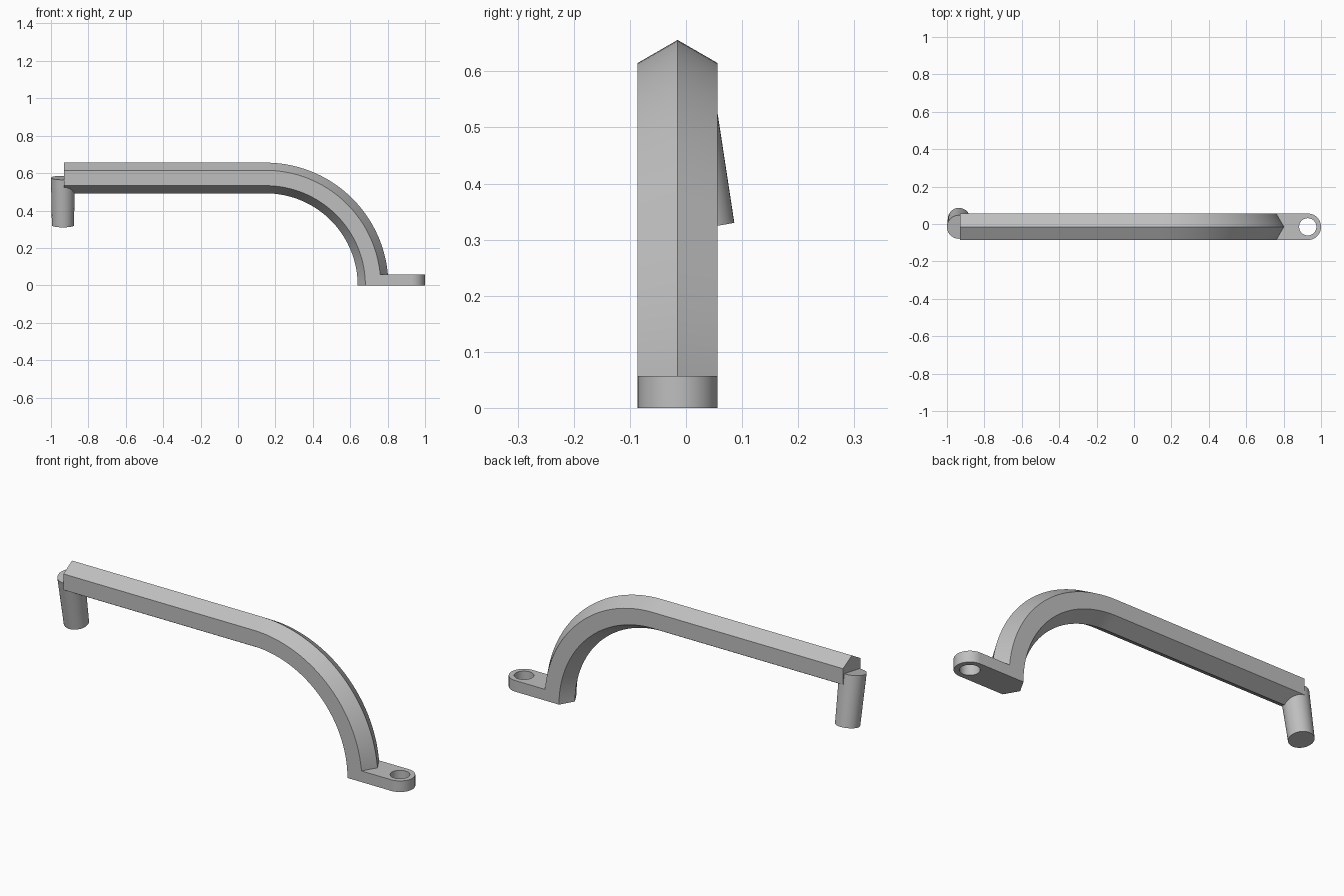
import bpy, bmesh, math
from mathutils import Vector

if "Cube" in bpy.data.objects:
    bpy.data.objects.remove(bpy.data.objects["Cube"], do_unlink=True)

GREY = (0.52, 0.52, 0.52, 1.0)
metal = bpy.data.materials.new("plain grey")
metal.use_nodes = True
metal.diffuse_color = GREY
metal.node_tree.nodes["Principled BSDF"].inputs["Base Color"].default_value = GREY

Y0 = -0.015            # centre line of the handle
HALF = 0.071           # half width across the flats
BEND = 0.574           # bend radius and height of the bar
BEND_X = 0.148         # where the bend begins


def finish(name, bm):
    """Turn a bmesh into a shaded, coloured object."""
    bmesh.ops.recalc_face_normals(bm, faces=bm.faces)
    mesh = bpy.data.meshes.new(name)
    bm.to_mesh(mesh)
    bm.free()
    mesh.materials.append(metal)
    obj = bpy.data.objects.new(name, mesh)
    bpy.context.collection.objects.link(obj)
    bpy.ops.object.select_all(action='DESELECT')
    obj.select_set(True)
    bpy.context.view_layer.objects.active = obj
    bpy.ops.object.shade_smooth_by_angle(angle=math.radians(30))
    return obj


# Hexagonal bar: straight run, then a quarter bend down to the base
path = [(-0.93, BEND, math.pi / 2)]
for i in range(41):
    a = math.pi / 2 * (1 - i / 40)
    path.append((BEND_X + BEND * math.cos(a), BEND * math.sin(a), a))
R = HALF / math.cos(math.pi / 6)
bm = bmesh.new()
rings = []
for x, z, a in path:
    ring = []
    for k in range(6):
        out = R * math.cos(k * math.pi / 3)
        side = R * math.sin(k * math.pi / 3)
        ring.append(bm.verts.new((x + out * math.cos(a), Y0 + side, z + out * math.sin(a))))
    rings.append(ring)
for r, s in zip(rings, rings[1:]):
    for k in range(6):
        n = (k + 1) % 6
        bm.faces.new((r[k], r[n], s[n], s[k]))
bm.faces.new(rings[0])
bm.faces.new(rings[-1])
finish("handle_bar", bm)

# Mounting tab: round-ended plate with a screw hole
TAB_X, TAB_H = 0.929, 0.057
outline = [(0.755, Y0 - HALF)]
for i in range(33):
    a = -math.pi / 2 + math.pi * i / 32
    outline.append((TAB_X + HALF * math.cos(a), Y0 + HALF * math.sin(a)))
outline.append((0.755, Y0 + HALF))
hole = [(TAB_X + 0.046 * math.cos(math.tau * i / 40), Y0 + 0.046 * math.sin(math.tau * i / 40))
        for i in range(40)]
bm = bmesh.new()
edges = []
for loop in (outline, hole):
    vs = [bm.verts.new((x, y, 0)) for x, y in loop]
    edges += [bm.edges.new((vs[i - 1], vs[i])) for i in range(len(vs))]
bmesh.ops.triangle_fill(bm, use_beauty=True, use_dissolve=False, edges=edges)
ext = bmesh.ops.extrude_face_region(bm, geom=bm.faces[:], use_keep_orig=True)
bmesh.ops.translate(bm, vec=(0, 0, TAB_H),
                    verts=[g for g in ext["geom"] if isinstance(g, bmesh.types.BMVert)])
finish("mounting_tab", bm)

# Tapered pin, leaning towards the back as it goes down
top = Vector((-0.936, -0.016, 0.575))
bottom = Vector((-0.936, 0.028, 0.32))
axis = top - bottom
bm = bmesh.new()
bmesh.ops.create_cone(bm, cap_ends=True, segments=40, radius1=0.059, radius2=0.064,
                      depth=axis.length)
pin = finish("pivot_pin", bm)
pin.location = (top + bottom) / 2
pin.rotation_euler = (math.atan2(-axis.y, axis.z), 0, 0)
